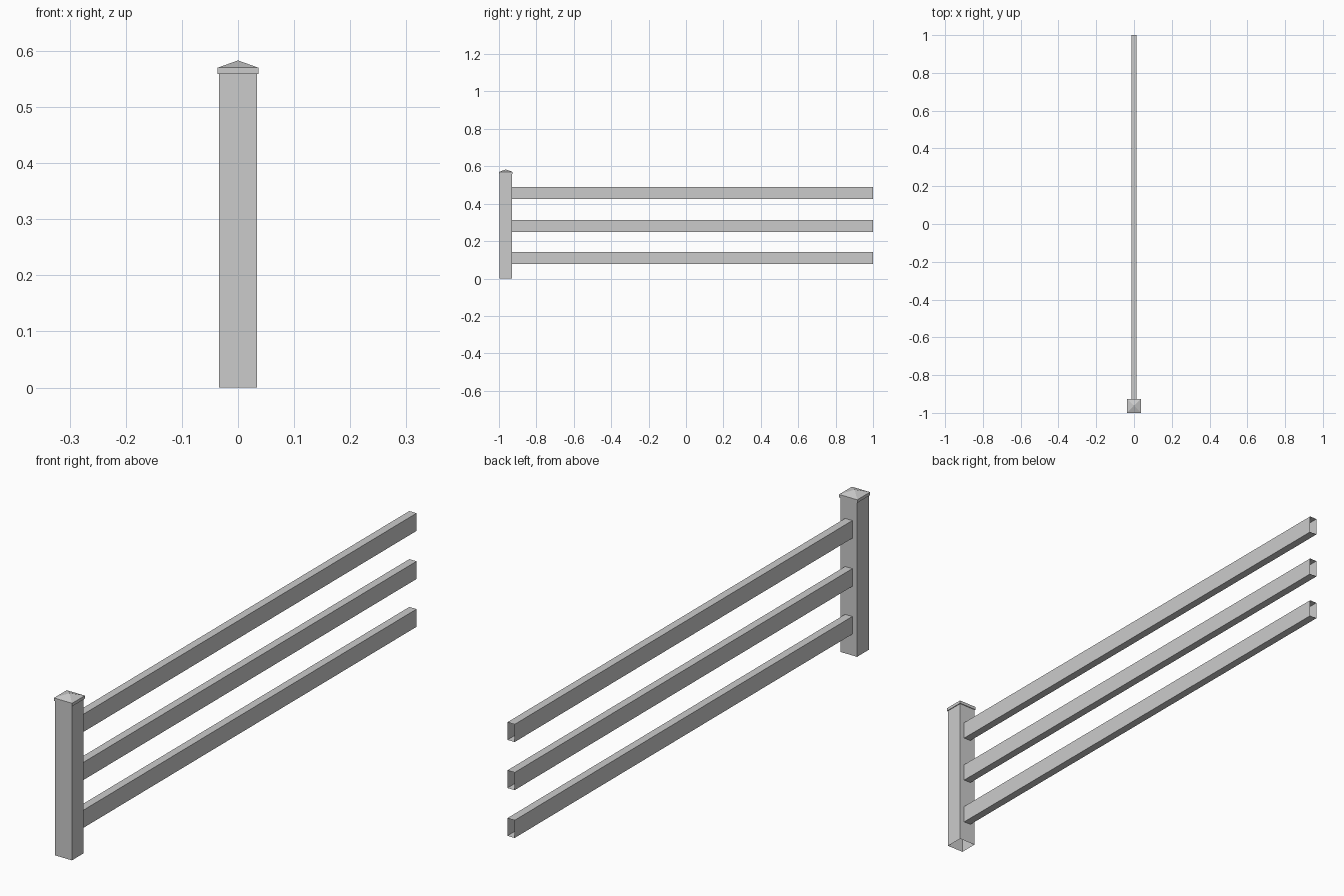
import bpy, bmesh
from mathutils import Vector

if "Cube" in bpy.data.objects:
    bpy.data.objects.remove(bpy.data.objects["Cube"])


def make_object(name, bm):
    bmesh.ops.recalc_face_normals(bm, faces=bm.faces)
    mesh = bpy.data.meshes.new(name)
    bm.to_mesh(mesh)
    bm.free()
    obj = bpy.data.objects.new(name, mesh)
    bpy.context.collection.objects.link(obj)
    return obj


def open_tube(name, low, high, open_axis, open_signs):
    """Thin box from low to high with chosen ends left open."""
    low, high = Vector(low), Vector(high)
    bm = bmesh.new()
    bmesh.ops.create_cube(bm, size=1)
    bm.normal_update()
    ends = [f for f in bm.faces if any(f.normal[open_axis] * s > 0.9 for s in open_signs)]
    bmesh.ops.delete(bm, geom=ends, context='FACES_ONLY')
    for v in bm.verts:
        v.co = Vector([(low[i] + high[i]) / 2 + v.co[i] * (high[i] - low[i]) for i in range(3)])
    return make_object(name, bm)


POST_Y = -0.9635
POST_HALF = 0.0335
CAP_HALF = 0.0365

# Hollow square post, open at the bottom and under the cap
open_tube("post", (-POST_HALF, POST_Y - POST_HALF, 0),
          (POST_HALF, POST_Y + POST_HALF, 0.56), 2, (-1, 1))

# Post cap: underside lip, short band and pyramid top
bm = bmesh.new()
rings = []
for half, z in ((POST_HALF, 0.559), (CAP_HALF, 0.559), (CAP_HALF, 0.57)):
    rings.append([bm.verts.new((sx * half, POST_Y + sy * half, z))
                  for sx, sy in ((-1, -1), (1, -1), (1, 1), (-1, 1))])
for a, b in zip(rings, rings[1:]):
    for i in range(4):
        j = (i + 1) % 4
        bm.faces.new((a[i], a[j], b[j], b[i]))
apex = bm.verts.new((0, POST_Y, 0.583))
for i in range(4):
    bm.faces.new((rings[-1][i], rings[-1][(i + 1) % 4], apex))
make_object("post_cap", bm)

# Three hollow rails, open at both ends
for name, z in (("lower_rail", 0.109), ("middle_rail", 0.282), ("upper_rail", 0.456)):
    open_tube(name, (-0.0145, POST_Y + POST_HALF, z - 0.032),
              (0.0145, 1, z + 0.032), 1, (-1, 1))
